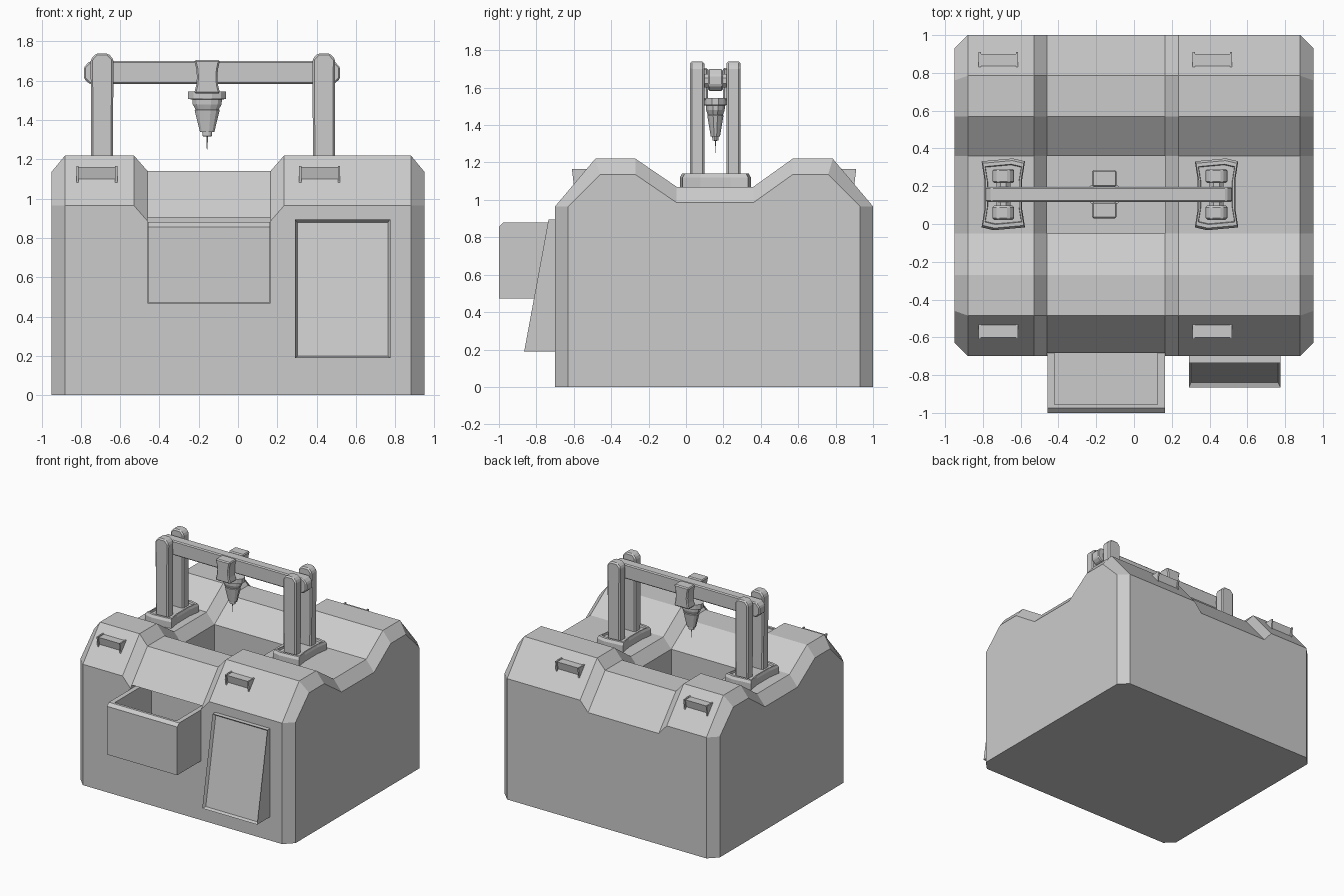
import bpy, bmesh, math
from mathutils import Vector

if "Cube" in bpy.data.objects:
    bpy.data.objects.remove(bpy.data.objects["Cube"], do_unlink=True)

GREY = (0.6, 0.6, 0.6, 1)
mat = bpy.data.materials.new("machine grey")
mat.use_nodes = True
mat.diffuse_color = GREY
next(n for n in mat.node_tree.nodes if n.type == 'BSDF_PRINCIPLED').inputs["Base Color"].default_value = GREY


def finish(name, bm):
    bmesh.ops.recalc_face_normals(bm, faces=bm.faces)
    me = bpy.data.meshes.new(name)
    bm.to_mesh(me)
    bm.free()
    me.materials.append(mat)
    ob = bpy.data.objects.new(name, me)
    bpy.context.collection.objects.link(ob)
    return ob


def loft(name, rings):
    """Skin a stack of equal-length point rings and cap both ends."""
    bm = bmesh.new()
    rows = [[bm.verts.new(p) for p in ring] for ring in rings]
    n = len(rows[0])
    for a, b in zip(rows, rows[1:]):
        for i in range(n):
            j = (i + 1) % n
            bm.faces.new((a[i], a[j], b[j], b[i]))
    bm.faces.new(rows[0])
    bm.faces.new(rows[-1])
    return finish(name, bm)


def box(name, x0, x1, y0, y1, z0, z1):
    ring = [(x0, y0), (x1, y0), (x1, y1), (x0, y1)]
    return loft(name, [[(x, y, z) for x, y in ring] for z in (z0, z1)])


def prism_y(name, outline, y0, y1):
    return loft(name, [[(x, y, z) for x, z in outline] for y in (y0, y1)])


def prism_x(name, outline, x0, x1):
    return loft(name, [[(x, y, z) for y, z in outline] for x in (x0, x1)])


def cut(target, cutter):
    cutter.hide_render = True
    cutter.hide_set(True)
    cutter.display_type = 'WIRE'
    mod = target.modifiers.new("cut", 'BOOLEAN')
    mod.object = cutter
    mod.solver = 'EXACT'


def bevel(ob, width):
    mod = ob.modifiers.new("bevel", 'BEVEL')
    mod.width = width
    mod.segments = 1


# Housing: side profile swept across x, dropped in the middle and at the sides
PROFILE = [(-0.70, 0), (-0.70, 0.965), (-0.485, 1.22), (-0.27, 1.22), (-0.05, 1.07),
           (0.36, 1.07), (0.57, 1.22), (0.785, 1.22), (1.0, 0.965), (1.0, 0)]
MX0, MX1 = -0.46, 0.165


def section(x, drop):
    return [(x, y, z - drop if z else 0) for y, z in PROFILE]


def side_section(x):
    pts = []
    for y, z in PROFILE:
        if z < 1:
            y += 0.07 if y < 0 else -0.07
        elif z > 1.2 and (y < -0.4 or y > 0.7):
            y += 0.025 if y < 0 else -0.025
        pts.append((x, y, z - 0.085 if z > 1 else z))
    return pts


housing = loft("housing", [side_section(-0.95), section(-0.88, 0), section(-0.53, 0),
                           section(MX0, 0.08), section(MX1, 0.08), section(0.235, 0),
                           section(0.88, 0), side_section(0.95)])
cut(housing, box("work_pit_cutter", MX0, MX1, -0.05, 0.36, 0.7, 1.3))
cut(housing, box("drawer_slot_cutter", MX0, MX1, -0.9, -0.4, 0.47, 0.905))

# Open drawer with a chamfered front lip
drawer = prism_x("drawer", [(-0.45, 0.472), (-1.0, 0.472), (-1.0, 0.857), (-0.975, 0.88),
                            (-0.45, 0.88)], MX0 + 0.002, MX1 - 0.002)
cut(drawer, box("drawer_cutter", MX0 + 0.04, MX1 - 0.04, -0.955, -0.49, 0.51, 1.0))

# Tilted display with recessed face
display = prism_x("display", [(-0.69, 0.19), (-0.865, 0.19), (-0.735, 0.895), (-0.69, 0.895)],
                  0.29, 0.775)
bm = bmesh.new()
bm.from_mesh(display.data)
front = min(bm.faces, key=lambda f: f.normal.y)
bmesh.ops.inset_region(bm, faces=[front], thickness=0.018)
bmesh.ops.translate(bm, verts=front.verts, vec=-front.normal * 0.025)
bm.to_mesh(display.data)
bm.free()

# Bracket handles on the front and back slopes
MID_Y = 0.15
for side, sx in (("right", -0.718), ("left", 0.415)):
    for end, s in (("front", -1), ("back", 1)):
        def at(outline):
            return [(MID_Y + s * d, z) for d, z in outline]
        prism_x(f"{end}_{side}_handle", at([(0.67, 1.16), (0.75, 1.16), (0.735, 1.09), (0.67, 1.09)]),
                sx - 0.095, sx + 0.095)
        for k in (-1, 1):
            prism_x(f"{end}_{side}_handle_cheek",
                    at([(0.66, 1.165), (0.76, 1.165), (0.75, 1.08), (0.7, 1.075)]),
                    sx + k * 0.093, sx + k * 0.104)

# Gantry feet, posts and pins
HALF_FOOT = [(0.115, -0.175), (0.1, -0.08), (0.1, 0.08), (0.115, 0.175), (0.05, 0.19)]
FOOT = HALF_FOOT + [(-x, -y) for x, y in HALF_FOOT]
FOOT_LAYERS = [(1.0, 1.05), (1.0, 1.12), (0.94, 1.14), (0.84, 1.14), (0.82, 1.125)]
BEAM_Y = 0.157
for side, px in (("right", -0.692), ("left", 0.437)):
    loft(f"{side}_foot", [[(px + x * k, BEAM_Y + y * k, z) for x, y in FOOT]
                          for k, z in FOOT_LAYERS])
    for end, s in (("front", -1), ("back", 1)):
        y = BEAM_Y + s * 0.097
        post = prism_y(f"{end}_{side}_post",
                       [(px - 0.055, 1.1), (px + 0.055, 1.1), (px + 0.058, 1.71), (px + 0.03, 1.74),
                        (px - 0.03, 1.74), (px - 0.058, 1.71)], y - 0.038, y + 0.038)
        bevel(post, 0.01)
    pin = [(px + 0.04 * math.cos(a), 1.637 + 0.04 * math.sin(a))
           for a in (math.pi * (i + 0.5) / 4 for i in range(8))]
    prism_y(f"{side}_pin", pin, BEAM_Y - 0.07, BEAM_Y + 0.07)

# Cross beam with chamfered ends
beam = prism_y("cross_beam", [(-0.785, 1.612), (-0.755, 1.583), (0.49, 1.583), (0.52, 1.612),
                              (0.52, 1.668), (0.49, 1.7), (-0.755, 1.7), (-0.785, 1.668)],
               BEAM_Y - 0.04, BEAM_Y + 0.04)
bevel(beam, 0.008)

# Waisted carriage plates in front of and behind the beam
CX = -0.157
half = [(0.066, 1.535), (0.055, 1.58), (0.052, 1.62), (0.055, 1.66), (0.066, 1.705)]
waist = [(CX + x, z) for x, z in half] + [(CX - x, z) for x, z in reversed(half)]
for end, s in (("front", -1), ("back", 1)):
    y = BEAM_Y + s * 0.084
    bevel(prism_y(f"{end}_carriage_plate", waist, y - 0.044, y + 0.044), 0.008)

# Drill head: stacked rings narrowing to a needle
DRILL = [(0.1, 1.545), (0.1, 1.507), (0.078, 1.505), (0.076, 1.48), (0.062, 1.455),
         (0.066, 1.45), (0.038, 1.34), (0.026, 1.338), (0.024, 1.318), (0.004, 1.315), (0.002, 1.25)]
loft("drill_head", [[(CX + r * math.cos(a), BEAM_Y + 0.68 * r * math.sin(a), z)
                     for a in (math.tau * (i + 0.5) / 12 for i in range(12))] for r, z in DRILL])
